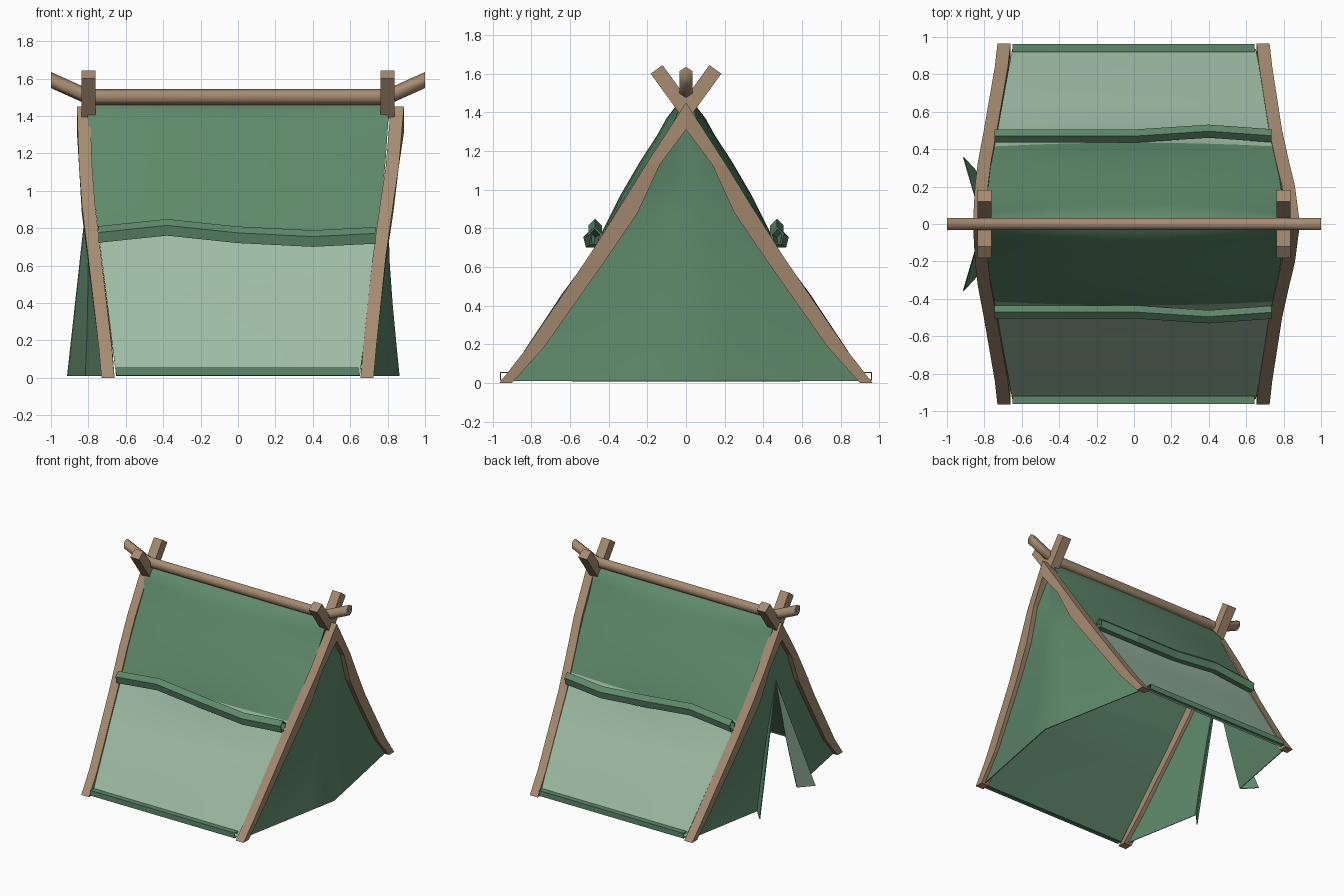
import bpy, bmesh, math
from mathutils import Vector

if "Cube" in bpy.data.objects:
    bpy.data.objects.remove(bpy.data.objects["Cube"])


def material(name, rgb):
    m = bpy.data.materials.new(name)
    m.use_nodes = True
    m.diffuse_color = (*rgb, 1)
    m.node_tree.nodes["Principled BSDF"].inputs["Base Color"].default_value = (*rgb, 1)
    return m


GREEN = material("green_cloth", (0.113, 0.25, 0.145))
PALE = material("pale_cloth", (0.34, 0.50, 0.37))
WOOD = material("brown_wood", (0.385, 0.262, 0.165))


def interp(table, v):
    for (a, fa), (b, fb) in zip(table, table[1:]):
        if v <= b:
            return fa + (fb - fa) * (v - a) / (b - a)
    return table[-1][1]


def finish(bm, name, mats, smooth=0, thickness=0):
    me = bpy.data.meshes.new(name)
    bm.to_mesh(me)
    bm.free()
    ob = bpy.data.objects.new(name, me)
    bpy.context.collection.objects.link(ob)
    for m in mats:
        me.materials.append(m)
    bpy.ops.object.select_all(action="DESELECT")
    ob.select_set(True)
    bpy.context.view_layer.objects.active = ob
    if thickness:
        mod = ob.modifiers.new("cloth_thickness", "SOLIDIFY")
        mod.thickness = thickness
        mod.offset = -1
        mod.material_offset = len(mats) - 1
        bpy.ops.object.modifier_apply(modifier=mod.name)
    if smooth:
        bpy.ops.object.shade_smooth_by_angle(angle=math.radians(smooth))


def sheet(name, rows, mats, rule=None, thickness=0.006):
    """Cloth grid; rows run upwards, points run rightwards seen from outside."""
    bm = bmesh.new()
    grid = [[bm.verts.new(p) for p in row] for row in rows]
    for lo, hi in zip(grid, grid[1:]):
        for i in range(len(lo) - 1):
            f = bm.faces.new((lo[i], lo[i + 1], hi[i + 1], hi[i]))
            if rule:
                f.material_index = rule(f.calc_center_median())
    bmesh.ops.remove_doubles(bm, verts=bm.verts, dist=0.0005)
    finish(bm, name, mats, 52, thickness)


def loft(name, rings, mat, caps=True, thickness=0, smooth=0):
    """Skin a run of matching rings, as for poles and rolls."""
    bm = bmesh.new()
    rows = [[bm.verts.new(p) for p in r] for r in rings]
    n = len(rows[0])
    for a, b in zip(rows, rows[1:]):
        for i in range(n):
            j = (i + 1) % n
            bm.faces.new((a[i], a[j], b[j], b[i]))
    if caps:
        bm.faces.new(rows[0])
        bm.faces.new(rows[-1])
    bmesh.ops.recalc_face_normals(bm, faces=bm.faces)
    finish(bm, name, [mat], smooth, thickness)


def ring(x, y, z, ry, rz, sides, start):
    angles = [start + math.tau * k / sides for k in range(sides)]
    return [(x, y + ry * math.cos(a), z + rz * math.sin(a)) for a in angles]


# Bent end frames: outer and inner edge of one leg as (y, z)
OUTER = [(0.965, 0), (0.84, 0.16), (0.5, 0.66), (0.33, 0.93), (0.207, 1.13), (0, 1.45)]
INNER = [(0.90, 0), (0.73, 0.19), (0.42, 0.63), (0.25, 0.88), (0.135, 1.13), (0, 1.31)]
LEG_Y = [(z, y + 0.02) for y, z in INNER]
LEG_X = {1: [(0, 0.69), (0.17, 0.705), (0.66, 0.757), (0.93, 0.795), (1.13, 0.825), (1.45, 0.852)],
         -1: [(0, 0.695), (0.17, 0.71), (0.66, 0.768), (0.93, 0.80), (1.13, 0.815), (1.45, 0.826)]}

for sx, end in ((1, "left"), (-1, "right")):
    edges = list(zip(OUTER, INNER))
    path = [(-1, e) for e in edges] + [(1, e) for e in edges[-2::-1]]
    rings = []
    for sy, (o, i) in path:
        x = interp(LEG_X[sx], o[1])
        rings.append([(sx * (x + dx), sy * y, z) for dx, (y, z) in
                      ((-0.035, o), (0.035, o), (0.035, i), (-0.035, i))])
    loft(end + "_end_frame", rings, WOOD)

    # Crossed struts that cradle the ridge pole
    for sy, side in ((-1, "front"), (1, "back")):
        top, low = Vector((0, sy * 0.152, 1.622)), Vector((0, -sy * 0.003, 1.408))
        across = Vector((1, 0, 0)).cross(top - low).normalized() * 0.038
        rings = [[p + across * k + Vector((sx * 0.80 + dx, 0, 0)) for k, dx in
                  ((-1, -0.038), (1, -0.038), (1, 0.038), (-1, 0.038))] for p in (low, top)]
        loft(f"{end}_{side}_strut", rings, WOOD)

# Ridge pole with upturned ends
loft("ridge_pole", [ring(x, 0, z, 0.038, 0.043, 6, math.pi / 6) for x, z in
                    ((-1, 1.592), (-0.8, 1.502), (0.8, 1.502), (1, 1.592))], WOOD, smooth=70)

# Roof cloth (y, z, bulge at mid-span): pale below the rolls, green above and inside
ROOF = [(0.935, 0.015, 0), (0.82, 0.18, 0.008), (0.63, 0.46, 0.012), (0.453, 0.715, 0),
        (0.415, 0.78, 0.02), (0.295, 0.97, 0.045), (0.18, 1.15, 0.055), (0.1, 1.28, 0.05),
        (0.055, 1.37, 0.045), (0.03, 1.435, 0.02), (0, 1.46, 0)]
ROOF_X = [(0, 0.65), (0.73, 0.74), (1.1, 0.785), (1.47, 0.81)]
profile = [(-1, r) for r in ROOF] + [(1, r) for r in ROOF[-2::-1]]
rows = [[(interp(ROOF_X, z) * k / 4, s * (y + bulge * (1 - (k / 4) ** 2)), z)
         for k in range(-4, 5)] for s, (y, z, bulge) in profile]
sheet("roof_cloth", rows, [PALE, GREEN], lambda c: 0 if c.z < 0.76 else 1, 0.01)

# Rolled cloth across the middle and along the foot of each slope
WAVE = [(-0.745, 0.47, 0.762), (-0.38, 0.47, 0.80), (0, 0.47, 0.76),
        (0.4, 0.496, 0.74), (0.735, 0.472, 0.757)]
for sy, side in ((-1, "front"), (1, "back")):
    loft(side + "_middle_roll", [ring(x, sy * y, z, 0.037, 0.049, 5, math.pi / 2)
                                 for x, y, z in WAVE], GREEN, False, 0.01)
    loft(side + "_foot_roll", [ring(x, sy * 0.94, 0.035, 0.03, 0.03, 4, math.pi / 4)
                               for x in (-0.65, 0.645)], GREEN, False, 0.006)

# End walls bulge outwards towards the foot
CENTRE_X = [(0, 0.865), (0.35, 0.83), (0.7, 0.805), (0.97, 0.805), (1.32, 0.825)]
HEIGHTS = [0.01, 0.19, 0.40, 0.63, 0.88, 0.97, 1.13, 1.32]


def wall_point(sx, z, t):
    """Point on a wall; t is 0 at the centre line and 1 at the leg."""
    a, b = interp(CENTRE_X, z), interp(LEG_X[sx], z)
    return sx * (a + (b - a) * t), interp(LEG_Y, z) * t


rows = []
for z in HEIGHTS:
    row = []
    for k in range(-4, 5):
        x, y = wall_point(1, z, abs(k) / 4)
        row.append((x, math.copysign(y, k), z))
    rows.append(row)
sheet("closed_end_wall", rows, [GREEN])

# Open end: two half walls, each with its door flap folded back
DOOR_TOP = 0.97
for sy, side in ((-1, "front"), (1, "back")):
    wall, flap = [], []
    for z in HEIGHTS:
        rise = max(0, 1 - z / DOOR_TOP)
        gap = 0.26 * rise / interp(LEG_Y, z)
        row = []
        for k in range(4, -1, -1):
            x, y = wall_point(-1, z, gap + (1 - gap) * k / 4)
            row.append((x, sy * y, z))
        wall.append(row[::sy])
        if z <= DOOR_TOP:
            hinge = row[-1]
            tip = (-0.805 - 0.106 * rise, sy * 0.363 * rise, z)
            flap.append([hinge, tip][::sy])
    sheet(side + "_door_wall", wall, [GREEN])
    sheet(side + "_door_flap", flap, [GREEN, PALE])
